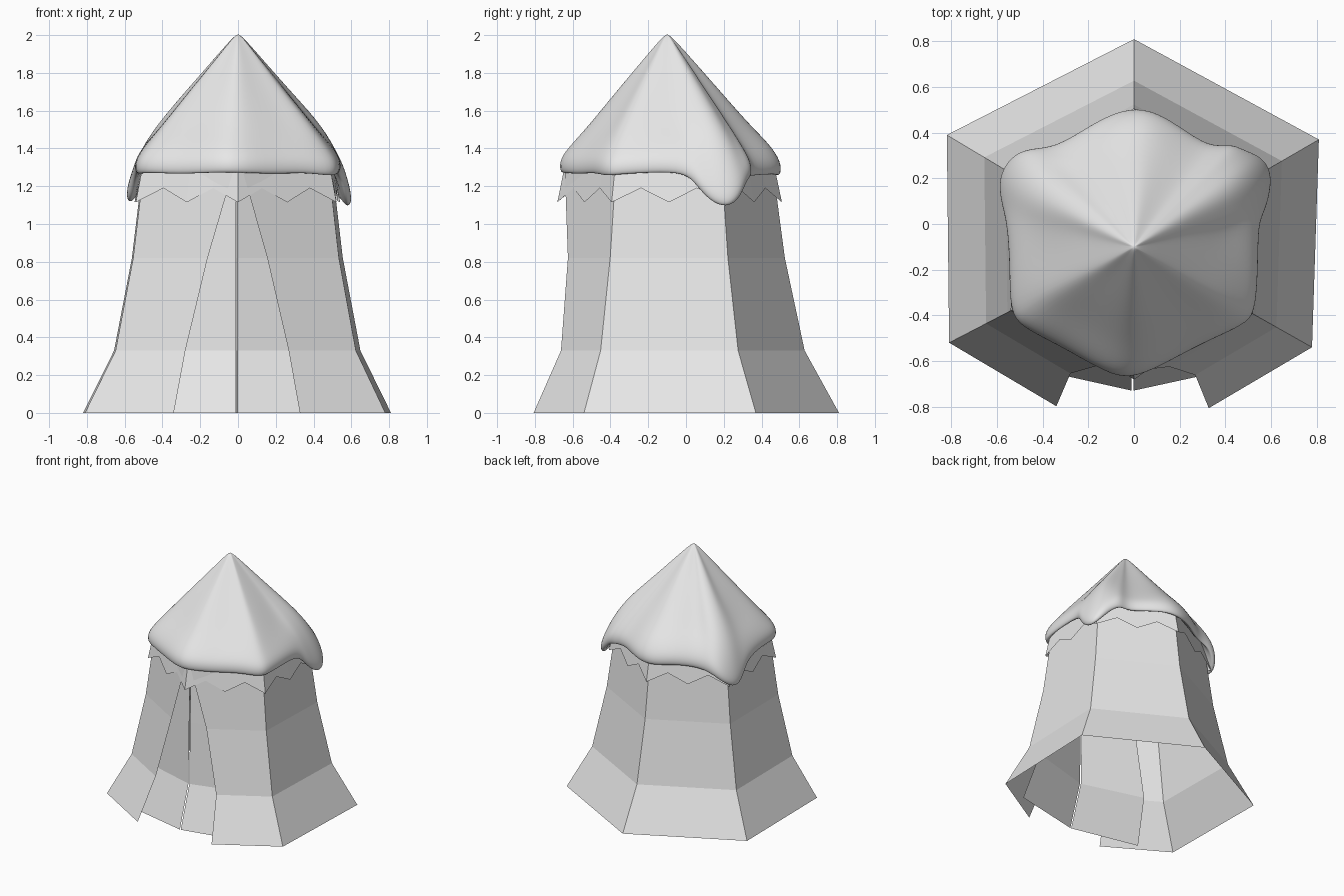
import bpy
import random
from mathutils import Vector

random.seed(4)
cube = bpy.data.objects.get("Cube")
if cube:
    bpy.data.objects.remove(cube)

grey = bpy.data.materials.new("plain grey")
grey.use_nodes = True
grey.diffuse_color = (0.8, 0.8, 0.8, 1)
grey.node_tree.nodes["Principled BSDF"].inputs["Base Color"].default_value = (0.8, 0.8, 0.8, 1)

CENTRE = Vector((0, -0.1))
# Corner offsets of the six-sided plan, starting and ending at the front
CORNERS = [Vector(c) for c in
           [(0, -0.9), (0.78, -0.44), (0.81, 0.47), (0, 0.91), (-0.82, 0.49), (-0.81, -0.42), (0, -0.9)]]


def make(name, verts, faces):
    mesh = bpy.data.meshes.new(name)
    mesh.from_pydata([tuple(v) for v in verts], [], faces)
    mesh.materials.append(grey)
    obj = bpy.data.objects.new(name, mesh)
    bpy.context.collection.objects.link(obj)
    return obj


def loft(name, rows, closed=False):
    """Skin a list of equally long point rows, bottom row first."""
    n = len(rows[0])
    faces = []
    for r in range(len(rows) - 1):
        for i in range(n if closed else n - 1):
            j = (i + 1) % n
            faces.append((r * n + i, r * n + j, (r + 1) * n + j, (r + 1) * n + i))
    return make(name, [p for row in rows for p in row], faces)


def at(offset, scale, z):
    p = CENTRE + offset * scale
    return Vector((p.x, p.y, z))


# Canvas wall with a slanted opening at the front: height, scale, reach of the flaps
wall = []
for z, scale, reach in [(0, 1, 0.58), (0.33, 0.8, 0.57), (0.82, 0.685, 0.71), (1.3, 0.615, 0.96)]:
    plan = list(CORNERS)
    plan[0] = CORNERS[1].lerp(CORNERS[0], reach)
    plan[-1] = CORNERS[-2].lerp(CORNERS[-1], reach)
    wall.append([at(c, scale, z) for c in plan])
loft("canvas_wall", wall)

# Pair of inner curtains behind the opening: height, seam y, end x, end y
CURTAIN = [(0, -0.73, 0.55, -0.61), (0.33, -0.62, 0.5, -0.48),
           (0.82, -0.61, 0.4, -0.46), (1.3, -0.6, 0.36, -0.41)]
for side, name in ((1, "left_curtain"), (-1, "right_curtain")):
    rows = []
    for z, seam, x, y in CURTAIN:
        row = [(side * 0.004 - 0.006, seam, z), (side * x, y, z)]
        rows.append(row[::side])
    loft(name, rows)

# Zigzag valance: two teeth on each side, points at corners and middles
trim = [Vector((0, -0.87))] + CORNERS[1:-1]
lower, upper = [], []
for a, b in zip(trim, trim[1:] + trim[:1]):
    for k in range(4):
        p = a.lerp(b, k / 4)
        lower.append(at(p, 0.65, 1.19) if k % 2 else at(p, 0.668, 1.115))
        upper.append(at(p, 0.625, 1.3))
loft("zigzag_valance", [lower, upper], closed=True)

# Canvas roof under the snow
eave = [at(c, 0.61, 1.3) for c in trim]
make("canvas_roof", eave + [Vector((0, -0.1, 1.88))], [(i, (i + 1) % 6, 6) for i in range(6)])

# Snow cap: outline of the rim with the height of its lower edge
RIM = [(0, -.68, 1.27), (.2, -.57, 1.26), (.36, -.49, 1.27), (.5, -.43, 1.25), (.53, -.36, 1.26),
       (.54, -.18, 1.27), (.54, 0, 1.27), (.57, .06, 1.2), (.59, .13, 1.12), (.6, .22, 1.08),
       (.56, .29, 1.13), (.48, .32, 1.22), (.42, .35, 1.25), (.33, .33, 1.25), (.19, .43, 1.26),
       (.07, .5, 1.26), (-.05, .5, 1.25), (-.19, .43, 1.27), (-.34, .33, 1.25), (-.46, .33, 1.23),
       (-.54, .29, 1.16), (-.59, .2, 1.1), (-.58, .1, 1.14), (-.55, 0, 1.24), (-.54, -.2, 1.27),
       (-.54, -.38, 1.26), (-.49, -.45, 1.27), (-.32, -.53, 1.26), (-.12, -.65, 1.27)]


def snow_ring(reach, height):
    ring = []
    for x, y, edge in RIM:
        p = CENTRE.lerp(Vector((x, y)), reach)
        ring.append(Vector((p.x, p.y, height(edge))))
    return ring


rings = [
    snow_ring(0.8, lambda e: 1.36),
    snow_ring(0.92, lambda e: e + 0.05),
    snow_ring(0.97, lambda e: e - 0.005),
    snow_ring(1.01, lambda e: e + 0.01),
    snow_ring(1.01, lambda e: e + 0.075),
    snow_ring(0.91, lambda e: 1.42 + 0.4 * (e - 1.27) + random.uniform(-.01, .01)),
]
for s in (0.75, 0.5, 0.25, 0.06):
    rings.append(snow_ring(s, lambda e: 2.02 - 0.67 * s + random.uniform(-.01, .01) * s))
snow = loft("snow_cap", rings, closed=True)

# Close the tip, round the cap off
n = len(RIM)
verts = [v.co.copy() for v in snow.data.vertices] + [Vector((0, -0.1, 2.008))]
faces = [tuple(f.vertices) for f in snow.data.polygons]
first = (len(rings) - 1) * n
faces += [(first + i, first + (i + 1) % n, len(verts) - 1) for i in range(n)]
snow.data.clear_geometry()
snow.data.from_pydata([tuple(v) for v in verts], [], faces)
snow.data.shade_smooth()
rounding = snow.modifiers.new("rounding", "SUBSURF")
rounding.levels = rounding.render_levels = 2
